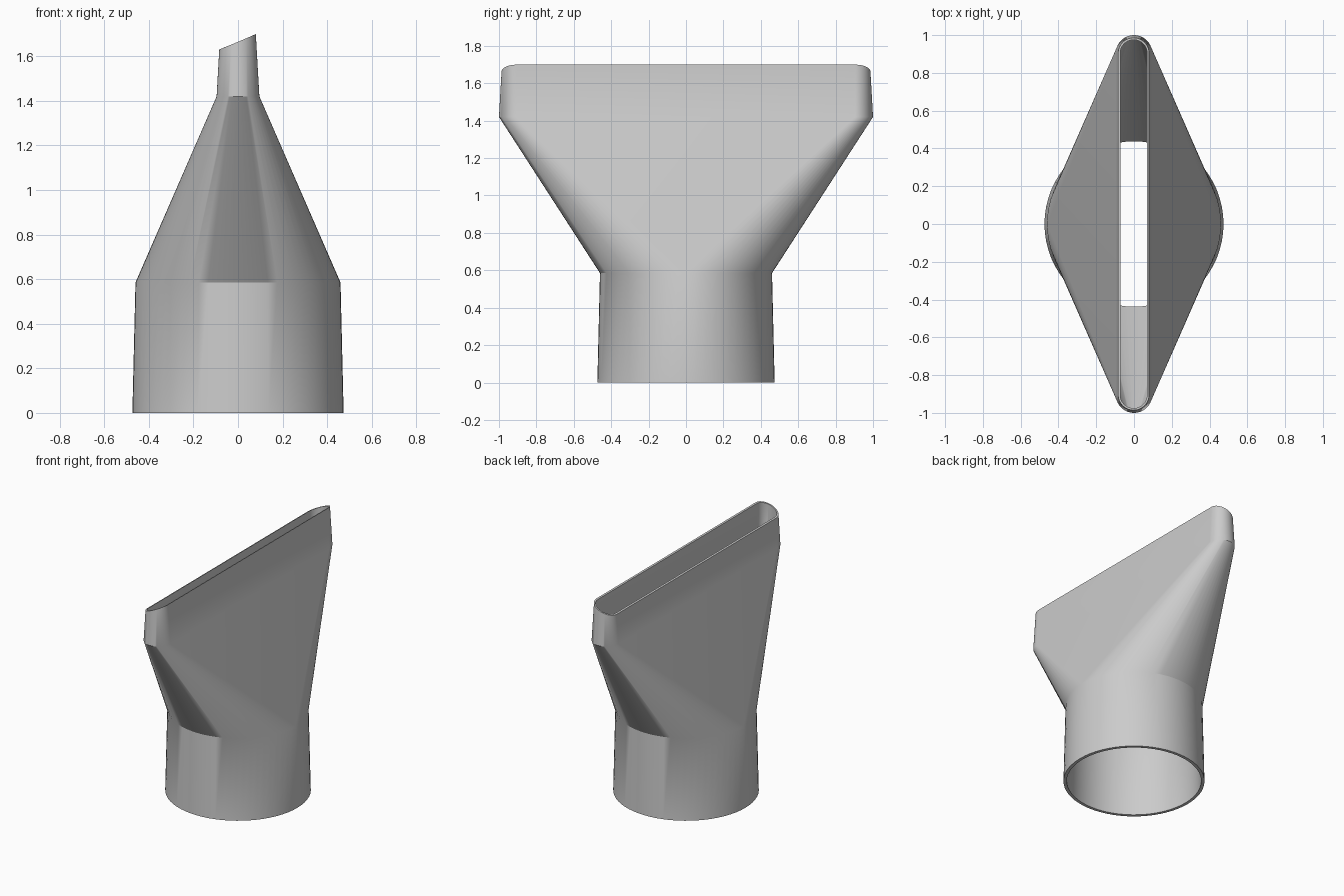
import bpy, bmesh, math

cube = bpy.data.objects.get("Cube")
if cube:
    bpy.data.objects.remove(cube, do_unlink=True)

# Plain grey plastic
grey = bpy.data.materials.new("grey plastic")
grey.use_nodes = True
colour = (0.6, 0.6, 0.6, 1)
grey.diffuse_color = colour
grey.node_tree.nodes["Principled BSDF"].inputs["Base Color"].default_value = colour

HALF = 32            # segments in each half turn
SLOT = 0.904         # half length of the straight slot sides
NECK_Z, SLOT_Z, RIM_Z, RIM_SLOPE = 0.585, 1.42, 1.665, 0.42


def ring(radius, z, offset=0.0, rim=False):
    """Two half circles moved apart along y; the rim is cut at a slant."""
    points = []
    for side in (1, -1):
        for i in range(HALF + 1):
            a = math.pi * i / HALF + (0 if side > 0 else math.pi)
            r, height = radius, z
            if rim:
                height = RIM_Z + RIM_SLOPE * radius * math.cos(a)
                r = radius - 0.06 * (height - RIM_Z)
            points.append((r * math.cos(a), side * offset + r * math.sin(a), height))
    return points


# Outer skin upwards, then inner skin back down
sections = [
    ring(0.474, 0),
    ring(0.460, NECK_Z),
    ring(0.096, SLOT_Z, SLOT),
    ring(0.082, RIM_Z, SLOT, rim=True),
    ring(0.071, RIM_Z, SLOT, rim=True),
    ring(0.079, SLOT_Z, SLOT),
    ring(0.438, NECK_Z),
    ring(0.452, 0),
]

bm = bmesh.new()
loops = [[bm.verts.new(p) for p in s] for s in sections]
count = len(loops[0])
for k, low in enumerate(loops):
    high = loops[(k + 1) % len(loops)]
    for i in range(count):
        j = (i + 1) % count
        bm.faces.new((low[i], low[j], high[j], high[i]))
# Round sections have paired points at the sides: merge them
bmesh.ops.remove_doubles(bm, verts=bm.verts, dist=1e-5)
bmesh.ops.recalc_face_normals(bm, faces=bm.faces)

mesh = bpy.data.meshes.new("flat_nozzle")
bm.to_mesh(mesh)
bm.free()
mesh.materials.append(grey)
nozzle = bpy.data.objects.new("flat_nozzle", mesh)
bpy.context.collection.objects.link(nozzle)

bpy.ops.object.select_all(action='DESELECT')
nozzle.select_set(True)
bpy.context.view_layer.objects.active = nozzle
bpy.ops.object.shade_smooth_by_angle(angle=math.radians(30))
